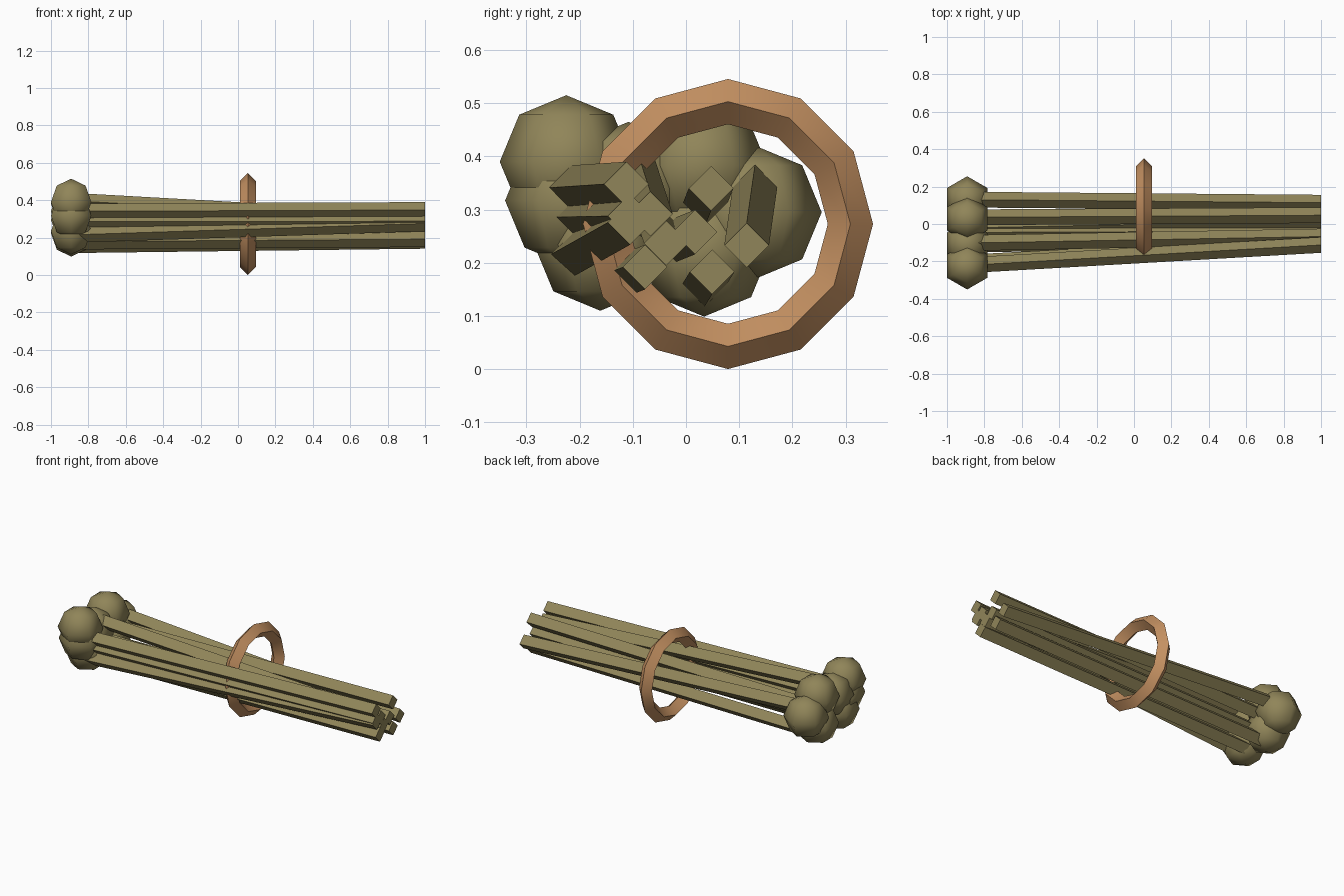
import bpy, bmesh, math
from mathutils import Vector, Matrix

if "Cube" in bpy.data.objects:
    bpy.data.objects.remove(bpy.data.objects["Cube"])


def material(name, rgb):
    m = bpy.data.materials.new(name)
    m.diffuse_color = (*rgb, 1)
    m.use_nodes = True
    m.node_tree.nodes["Principled BSDF"].inputs["Base Color"].default_value = m.diffuse_color
    return m


olive = material("dry olive", (0.28, 0.235, 0.10))
copper = material("copper tan", (0.55, 0.28, 0.12))


def make(name, bm, mat):
    bmesh.ops.recalc_face_normals(bm, faces=bm.faces[:])
    me = bpy.data.meshes.new(name)
    bm.to_mesh(me)
    bm.free()
    me.materials.append(mat)
    ob = bpy.data.objects.new(name, me)
    bpy.context.collection.objects.link(ob)
    return ob


# Stalks: square bars on edge, (y, z) at the cut end, then (y, z) at the knob end
H = 0.042
stalks = [
    (-0.112, 0.348, -0.219, 0.341), (0.047, 0.340, 0.036, 0.312),
    (0.114, 0.233, 0.130, 0.345), (0.049, 0.183, 0.035, 0.160),
    (-0.105, 0.276, -0.212, 0.216), (-0.077, 0.192, -0.110, 0.179),
    (-0.037, 0.237, -0.045, 0.260), (0.017, 0.258, -0.020, 0.243),
    (-0.105, 0.288, -0.204, 0.286), (-0.067, 0.292, -0.101, 0.396),
]
for i, (y0, z0, y1, z1) in enumerate(stalks):
    bm = bmesh.new()
    ends = []
    for x, y, z in ((1.0, y0, z0), (-0.86, y1, z1)):
        ends.append([bm.verts.new((x, y + dy * H, z + dz * H))
                     for dy, dz in ((1, 0), (0, 1), (-1, 0), (0, -1))])
    a, b = ends
    bm.faces.new(a)
    bm.faces.new(b)
    for k in range(4):
        n = (k + 1) % 4
        bm.faces.new((a[k], a[n], b[n], b[k]))
    make(f"stalk_{i + 1}", bm, olive)

# Knobs: coarse rounded heads at the far end, two opposite corners along y
knobs = [(-0.225, 0.390), (-0.215, 0.317), (-0.161, 0.235), (0.034, 0.224),
         (0.028, 0.383), (-0.108, 0.340), (0.130, 0.295)]
for i, (y, z) in enumerate(knobs):
    bm = bmesh.new()
    bmesh.ops.create_uvsphere(bm, u_segments=6, v_segments=4, radius=0.125)
    bmesh.ops.transform(bm, matrix=Matrix.Translation((-0.892, y, z)), verts=bm.verts[:])
    for f in bm.faces:
        f.smooth = True
    make(f"knob_{i + 1}", bm, olive)

# Ring: twelve-sided band with a diamond section
bm = bmesh.new()
R, r, N = 0.23, 0.0425, 12
centre = Vector((0.053, 0.079, 0.273))
loops = []
for i in range(N):
    t = 2 * math.pi * i / N
    out = Vector((0, math.cos(t), math.sin(t)))
    loops.append([bm.verts.new(centre + out * (R + dr * r) + Vector((dx * r, 0, 0)))
                  for dr, dx in ((1, 0), (0, 1), (-1, 0), (0, -1))])
for i in range(N):
    a, b = loops[i], loops[(i + 1) % N]
    for k in range(4):
        n = (k + 1) % 4
        bm.faces.new((a[k], a[n], b[n], b[k]))
ring = make("binding_ring", bm, copper)
bpy.context.view_layer.objects.active = ring
ring.select_set(True)
bpy.ops.object.shade_smooth_by_angle(angle=math.radians(40))
